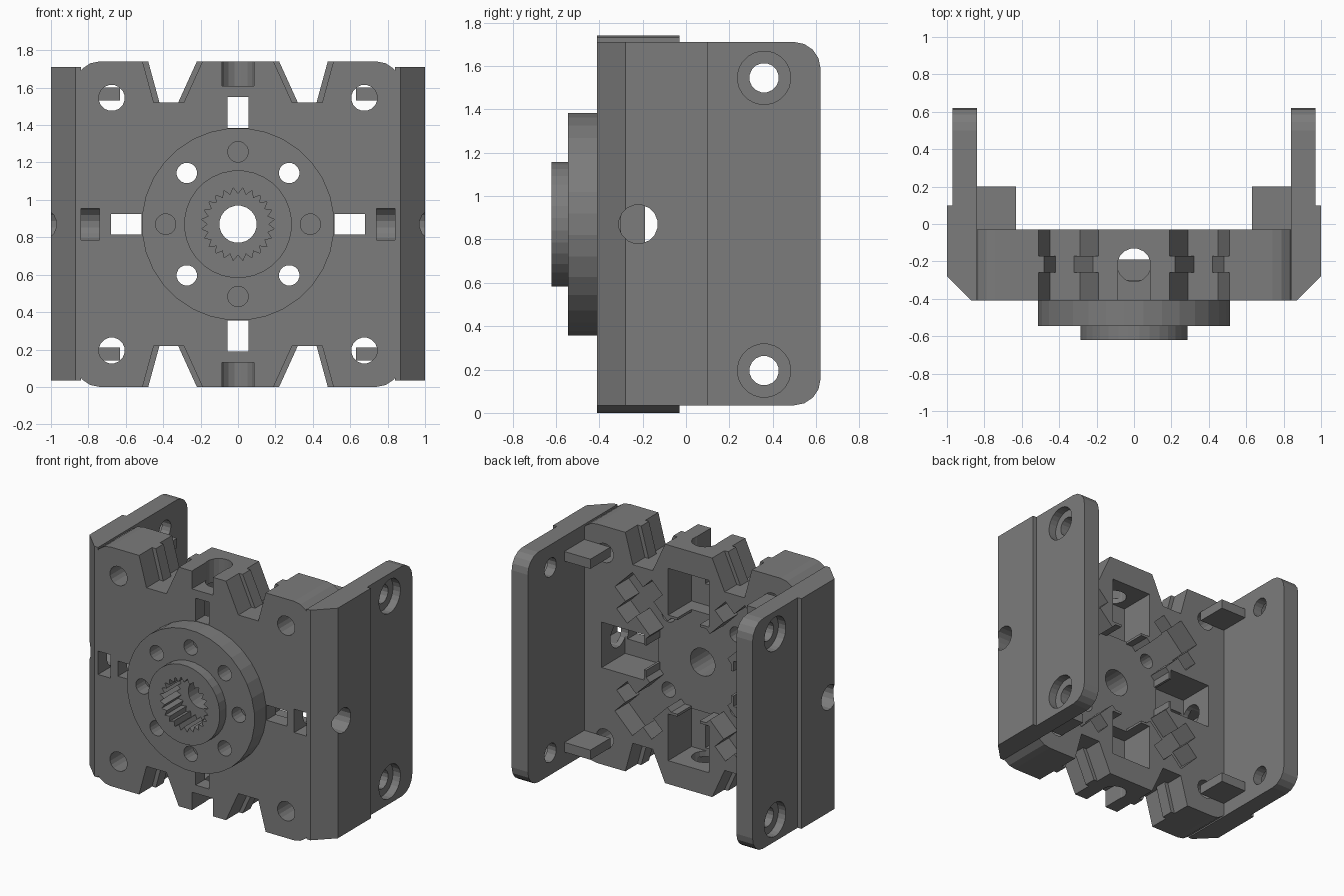
import bpy, bmesh
from math import sin, cos, pi, radians
from mathutils import Matrix

cube = bpy.data.objects.get("Cube")
if cube:
    bpy.data.objects.remove(cube)

GREY = (0.2, 0.2, 0.2, 1)
mat = bpy.data.materials.new("dark grey plastic")
mat.use_nodes = True
mat.diffuse_color = GREY
mat.node_tree.nodes["Principled BSDF"].inputs["Base Color"].default_value = GREY

MID = 0.87                      # height of the hub axis
FRONT, FLOOR, BACK = -0.41, -0.19, -0.03
cutters = []


def prism(name, pts, axis, lo, hi):
    """Extrude a 2D outline along an axis; the outline uses the other two axes."""
    place = {"x": lambda a, b, t: (t, a, b),
             "y": lambda a, b, t: (a, t, b),
             "z": lambda a, b, t: (a, b, t)}[axis]
    bm = bmesh.new()
    bottom = [bm.verts.new(place(a, b, lo)) for a, b in pts]
    top = [bm.verts.new(place(a, b, hi)) for a, b in pts]
    bm.faces.new(bottom)
    bm.faces.new(top)
    for i in range(len(pts)):
        j = (i + 1) % len(pts)
        bm.faces.new((bottom[i], bottom[j], top[j], top[i]))
    bmesh.ops.recalc_face_normals(bm, faces=bm.faces)
    mesh = bpy.data.meshes.new(name)
    bm.to_mesh(mesh)
    bm.free()
    mesh.materials.append(mat)
    ob = bpy.data.objects.new(name, mesh)
    bpy.context.scene.collection.objects.link(ob)
    return ob


def circle(a, b, r, n=16):
    return [(a + r * cos(2 * pi * (i + .5) / n), b + r * sin(2 * pi * (i + .5) / n)) for i in range(n)]


def rect(a0, a1, b0, b1):
    return [(a0, b0), (a1, b0), (a1, b1), (a0, b1)]


def rounded(a0, a1, b0, b1, r, steps=4):
    pts = []
    corners = ((a1 - r, b1 - r), (a0 + r, b1 - r), (a0 + r, b0 + r), (a1 - r, b0 + r))
    for k, (a, b) in enumerate(corners):
        for i in range(steps + 1):
            t = pi / 2 * (k + i / steps)
            pts.append((a + r * cos(t), b + r * sin(t)))
    return pts


def turned(pts, angle):
    """Turn an outline about the hub axis and lift it to hub height."""
    c, s = cos(radians(angle)), sin(radians(angle))
    return [(a * c - b * s, a * s + b * c + MID) for a, b in pts]


def cut(targets, pts, axis, lo, hi, op="DIFFERENCE"):
    cutter = prism("cutter", pts, axis, lo, hi)
    cutter.hide_render = True
    cutters.append(cutter)
    for ob in targets:
        mod = ob.modifiers.new("cut", "BOOLEAN")
        mod.operation = op
        mod.solver = "EXACT"
        mod.object = cutter


# Main parts
body = prism("body", rounded(-.87, .87, 0, 1.74, .13), "y", FRONT, BACK)
flange = prism("hub_flange", circle(0, MID, .515, 32), "y", -.545, FRONT)
boss = prism("hub_boss", circle(0, MID, .288, 32), "y", -.62, -.545)
hub = [flange, boss]
walls, tabs = [], []
for s, side in ((1, "left"), (-1, "right")):
    profile = [(.84, FRONT), (.87, FRONT), (1, -.28), (1, .1), (.97, .1), (.97, .62), (.84, .62)]
    wall = prism(side + "_wall", [(s * a, b) for a, b in profile], "z", .035, 1.71)
    walls.append(wall)
    for end, label in ((1, "upper"), (-1, "lower")):
        z = MID + end * .695
        tabs.append(prism(f"{side}_{label}_tab", rect(s * .63, s * .845, BACK, .2),
                          "z", z - .035, z + .035))

# Round the rear corners of the walls, then drill the screw holes
cut(walls, rounded(-1, .62, .035, 1.71, .12), "x", -1.2, 1.2, "INTERSECT")
for z in (MID - .675, MID + .675):
    cut(walls, circle(.36, z, .068), "x", -1.2, 1.2)
    for s in (1, -1):
        cut(walls, circle(.36, z, .123, 24), "x", s * .91, s * 1.2)

# Stepped notches in the upper and lower edges
for angle in (0, 180):
    for s in (1, -1):
        for grow, layers in ((0, ((-.5, .1),)), (.03, ((-.5, -.26), (-.17, .1)))):
            outline = [(s * (.51 + grow), .98), (s * (.42 + grow), .65),
                       (s * (.32 - grow), .65), (s * (.17 - grow), .98)]
            for lo, hi in layers:
                cut([body], turned(outline, angle), "y", lo, hi)

# Central recess in the back
cut([body], circle(0, MID, .37, 8), "y", FLOOR, .1)

for k in range(4):
    # Square pocket, through slot and edge channel on each side
    angle = 90 * k
    cut([body], turned(rect(.36, .7, -.165, .165), angle), "y", -.3, .1)
    cut([body], turned(rect(.3, .4, -.09, .09), angle), "y", FLOOR, .1)
    cut([body], turned(rect(.515, .68, -.055, .055), angle), "y", -.6, .1)
    cut([body], turned(rect(.74, .872, -.085, .085), angle), "y", -.6, -.22)
    # Diagonal channel with a cross slot, and corner hole
    diagonal = angle + 45
    cut([body], turned(rect(.3, .74, -.1, .1), diagonal), "y", FLOOR, .1)
    cut([body], turned(rect(.5, .62, -.2, .2), diagonal), "y", FLOOR, .1)
    cut([body], turned(circle(.955, 0, .07), diagonal), "y", -.6, .1)
    # Hub screw holes: diagonal ones go through, the others are blind
    cut([body] + hub[:1], turned(circle(.387, 0, .055), diagonal), "y", -.7, .1)
    cut([flange], turned(circle(.387, 0, .055), angle), "y", -.7, -.44)

# Round holes along both edge axes
for s in (1, -1):
    cut([body] + walls, circle(-.22, MID, .09), "x", s * .6, s * 1.2)
    cut([body], circle(0, -.22, .09), "z", MID + s * .6, MID + s * 1.2)

# Toothed socket and central bore
teeth = 24
star = []
for i in range(2 * teeth):
    r = .195 if i % 2 else .162
    star.append((r * cos(pi * i / teeth), MID + r * sin(pi * i / teeth)))
cut(hub, star, "y", -.7, -.43)
cut([body, flange], circle(0, MID, .1, 20), "y", -.8, .1)

# Bake the cuts and remove the cutters
deps = bpy.context.evaluated_depsgraph_get()
deps.update()
parts = [body, flange, boss] + walls + tabs
baked = [bpy.data.meshes.new_from_object(ob.evaluated_get(deps)) for ob in parts]
for ob, mesh in zip(parts, baked):
    ob.modifiers.clear()
    ob.data = mesh
for ob in cutters:
    bpy.data.objects.remove(ob)
